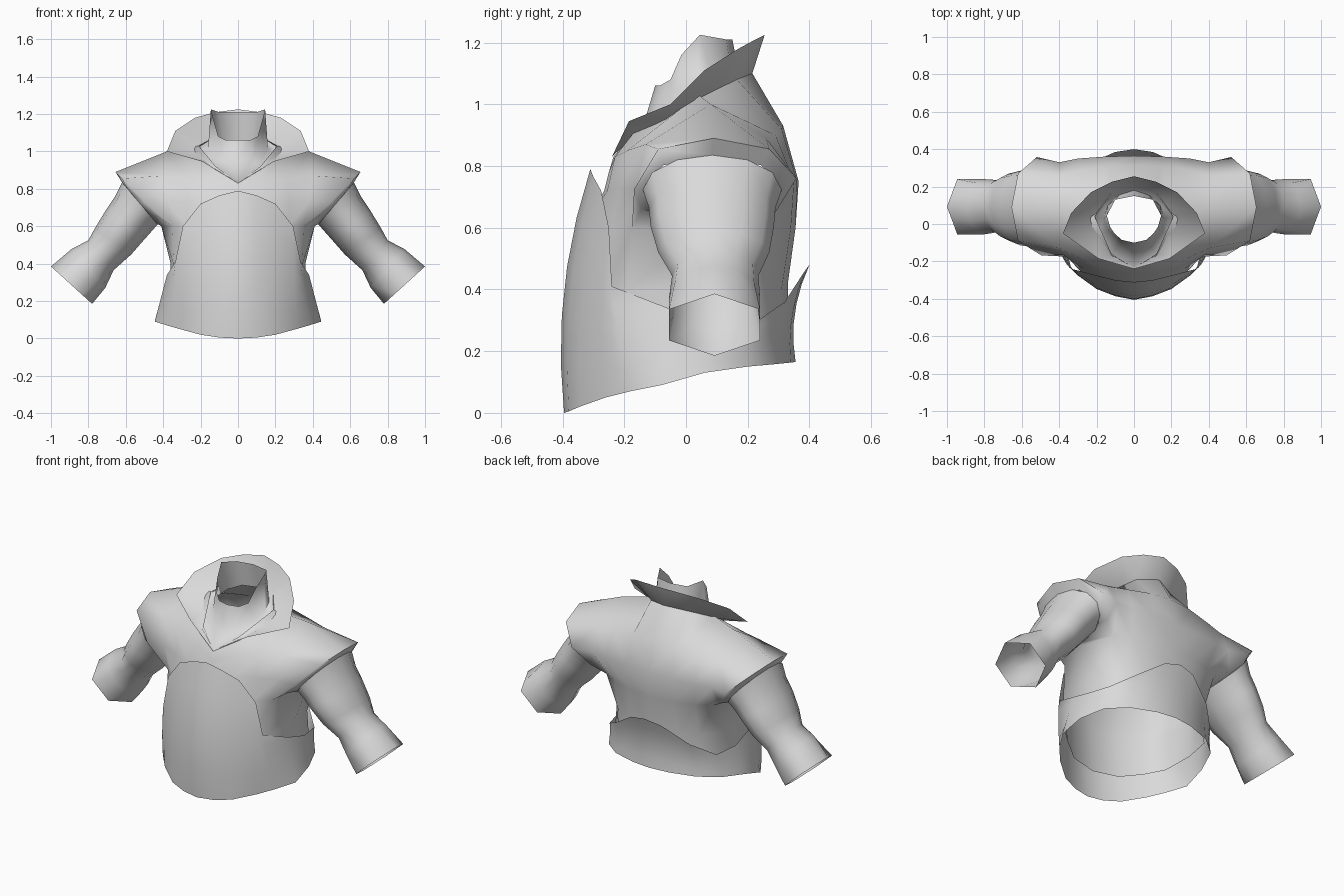
import bpy, bmesh, math
from mathutils import Vector

grey = bpy.data.materials.new("plain_grey_cloth")
grey.diffuse_color = (0.7, 0.7, 0.7, 1)


def build(name, sheets):
    """Weld grids of points into one half surface and mirror it across x = 0."""
    bm = bmesh.new()
    for rows in sheets:
        grid = [[bm.verts.new(p) for p in row] for row in rows]
        for a, b in zip(grid, grid[1:]):
            for i in range(len(a) - 1):
                bm.faces.new((a[i], a[i + 1], b[i + 1], b[i]))
    bmesh.ops.remove_doubles(bm, verts=bm.verts, dist=0.0005)
    bmesh.ops.recalc_face_normals(bm, faces=bm.faces)
    mesh = bpy.data.meshes.new(name)
    bm.to_mesh(mesh)
    bm.free()
    mesh.materials.append(grey)
    obj = bpy.data.objects.new(name, mesh)
    bpy.context.collection.objects.link(obj)
    mirror = obj.modifiers.new("mirror", 'MIRROR')
    mirror.merge_threshold = 0.001
    return obj


def arm_ring(lo, hi, y0, y1, count):
    """Closed ring between a lower and an upper (x, z) point."""
    ring = []
    for k in range(count + 1):
        a = math.tau * (k % count) / count
        t = (1 - math.cos(a)) / 2
        ring.append(Vector((lo[0] + (hi[0] - lo[0]) * t,
                            (y0 + y1) / 2 - (y1 - y0) / 2 * math.sin(a),
                            lo[1] + (hi[1] - lo[1]) * t)))
    return ring


# Jacket panels: rows run from hem to shoulder, columns from centre to side
front = [
    [(0, -.35, .14), (.16, -.32, .15), (.27, -.24, .17), (.365, -.165, .20)],
    [(0, -.36, .40), (.16, -.33, .40), (.28, -.26, .40), (.345, -.19, .40)],
    [(0, -.33, .60), (.15, -.30, .60), (.27, -.24, .60), (.35, -.175, .60)],
    [(0, -.265, .72), (.15, -.255, .72), (.27, -.215, .73), (.38, -.165, .73)],
    [(0, -.25, .78), (.13, -.23, .83), (.27, -.19, .85), (.40, -.13, .87)],
    [(0, -.235, .83), (.12, -.16, .92), (.21, .04, 1.03), (.38, .08, 1.0)],
]
back = [
    [(0, .33, .32), (.16, .31, .30), (.28, .25, .26), (.36, .17, .22)],
    [(0, .33, .42), (.16, .31, .40), (.27, .26, .40), (.34, .18, .40)],
    [(0, .355, .60), (.15, .34, .60), (.27, .30, .60), (.36, .25, .60)],
    [(0, .365, .75), (.16, .36, .75), (.30, .35, .75), (.40, .33, .75)],
    [(0, .315, .93), (.14, .31, .92), (.28, .29, .90), (.40, .26, .89)],
    [(0, .215, 1.10), (.12, .165, 1.08), (.21, .04, 1.03), (.38, .08, 1.0)],
]
# Side panel below the armpit
side = [(.37, .03, .20), (.36, .03, .40), (.41, .08, .60)]
flank = [[front[r][3], side[r], back[r][3]] for r in range(3)]

# Flared shoulder cap from the arm opening to its rim, with a lip down to the sleeve
opening = ([side[2]] + [front[r][3] for r in range(2, 6)]
           + [back[r][3] for r in (4, 3, 2)])
cap_rim = [(.425, .08, .61), (.44, -.145, .66), (.495, -.168, .725), (.62, -.09, .855),
           (.655, .09, .89), (.62, .27, .855), (.52, .358, .76), (.44, .29, .65)]
shoulder = ((.43, .61), (.62, .835), -.14, .31)
cap = [opening + opening[:1], cap_rim + cap_rim[:1], arm_ring(*shoulder, 8)]
build("jacket", [front, back, flank, cap])

# Sleeve: lower and upper outline (x, z), then front and back y
sections = [
    shoulder,
    ((.46, .575), (.66, .755), -.12, .29),
    ((.50, .53), (.71, .68), -.115, .285),
    ((.57, .45), (.765, .59), -.09, .27),
    ((.665, .365), (.80, .525), -.045, .235),
    ((.71, .27), (.89, .478), -.055, .24),
    ((.78, .185), (1.0, .385), -.055, .24),
]
sleeve = [arm_ring(*s, 12) for s in sections]
# Six-sided cuff
cuff = sleeve[-1]
for k in range(0, 13, 2):
    cuff[k].y = .0925 + (cuff[k].y - .0925) / math.cos(math.pi / 6)
for k in range(1, 12, 2):
    cuff[k] = (cuff[k - 1] + cuff[k + 1]) / 2
build("sleeves", [sleeve])

# Belly wrap: high bib in front, low at the sides, pointed at the back
wrap_top = [(0, -.31, .79), (.10, -.30, .765), (.20, -.275, .72), (.295, -.25, .60),
            (.335, -.24, .41), (.38, -.06, .34), (.39, .08, .30), (.36, .22, .29),
            (.25, .32, .36), (.10, .385, .46), (0, .40, .48)]
wrap_hem = [(0, -.395, 0), (.10, -.38, .005), (.20, -.345, .02), (.31, -.26, .05),
            (.38, -.18, .07), (.445, -.08, .09), (.435, .06, .13), (.38, .20, .15),
            (.27, .29, .158), (.12, .34, .163), (0, .355, .165)]
wrap = []
for step in range(6):
    t = step / 5
    row = []
    for i, (lo, hi) in enumerate(zip(wrap_hem, wrap_top)):
        p = Vector(lo).lerp(Vector(hi), t)
        bulge = .043 * max(0, 1 - i / 5) + .025 * max(0, (i - 6) / 4)
        p.y -= bulge * 4 * t * (1 - t)
        row.append(p)
    wrap.append(row)
build("belly_wrap", [wrap])

# Wide collar folding inward and up into the open neck
collar = [
    [(0, -.24, .83), (.19, -.185, .945), (.38, -.05, 1.0), (.335, .06, 1.11),
     (.23, .17, 1.18), (.12, .225, 1.21), (0, .255, 1.225)],
    [(0, -.23, .84), (.12, -.16, .905), (.19, -.06, .955), (.21, .04, 1.015),
     (.165, .105, 1.05), (.12, .165, 1.08), (0, .215, 1.10)],
    [(0, -.13, .96), (.08, -.11, .96), (.14, -.04, .975), (.16, .03, 1.02),
     (.14, .10, 1.04), (.08, .155, 1.06), (0, .18, 1.06)],
    [(0, -.10, 1.06), (.065, -.085, 1.06), (.105, -.05, 1.08), (.128, -.015, 1.16),
     (.145, .045, 1.225), (.10, .13, 1.21), (0, .15, 1.21)],
]
build("collar_and_neck", [collar])

# Smooth cloth shading
for obj in bpy.context.collection.objects:
    obj.select_set(True)
    bpy.context.view_layer.objects.active = obj
bpy.ops.object.shade_smooth_by_angle(angle=math.radians(70))
